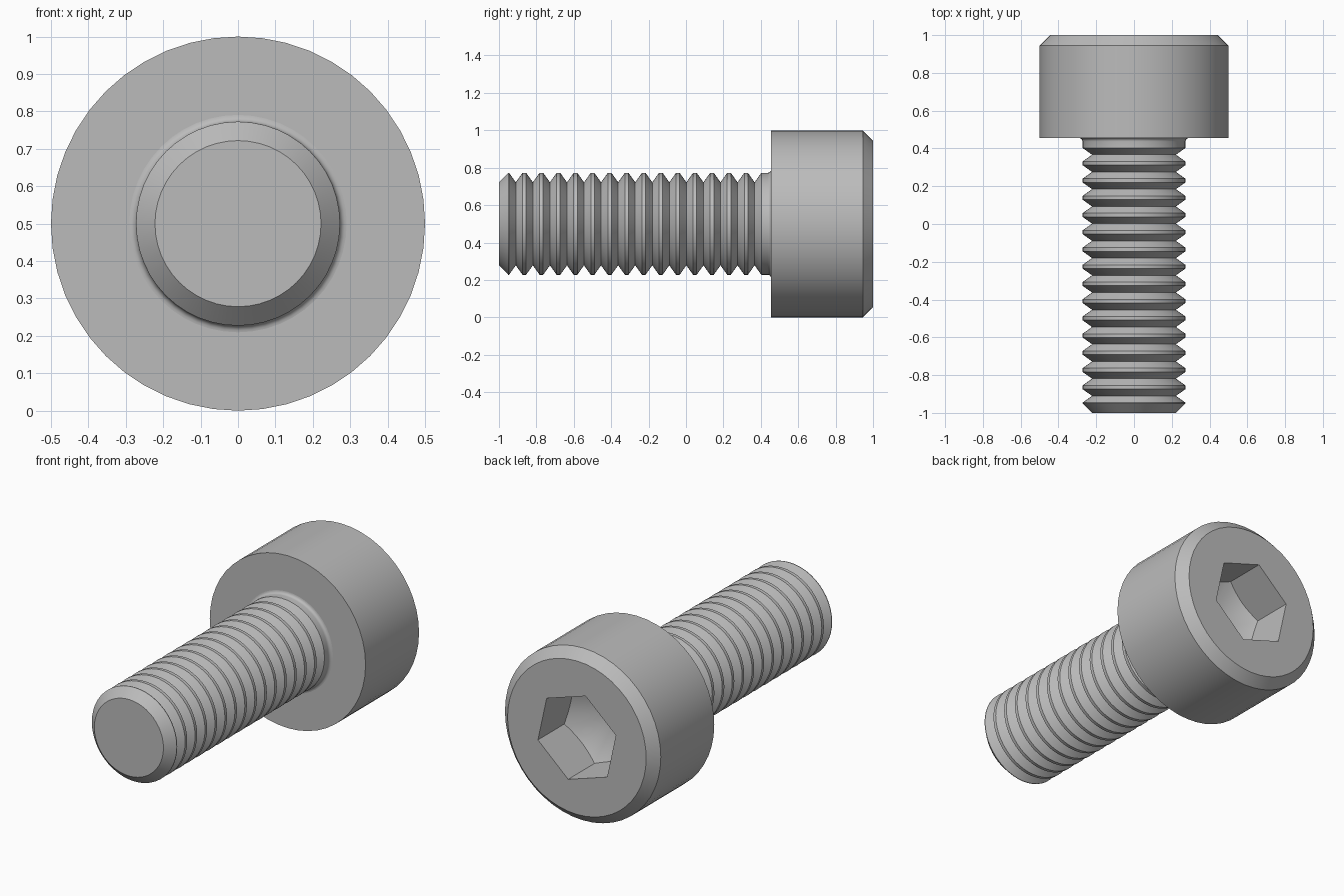
import bpy
import bmesh
from math import sin, cos, pi, radians
from mathutils import Matrix, Vector

SEGMENTS = 48
AXIS_HEIGHT = 0.5
HEAD_RADIUS, HEAD_BASE, HEAD_CHAMFER = 0.5, 0.455, 0.055
CREST, ROOT, PITCH, FLANK = 0.2727, 0.222, 0.0912, 0.036
HEX_RADIUS, HEX_TURN, SOCKET_DEPTH = 0.2624, radians(42.3), 0.236

old = bpy.data.objects.get("Cube")
if old:
    bpy.data.objects.remove(old, do_unlink=True)

steel = bpy.data.materials.new("grey steel")
steel.use_nodes = True
steel.diffuse_color = (0.5, 0.5, 0.5, 1)
steel.node_tree.nodes["Principled BSDF"].inputs["Base Color"].default_value = (0.5, 0.5, 0.5, 1)


def lathe(name, profile, sides=SEGMENTS, turn=0.0):
    """Revolve (radius, y) points around the lengthwise axis; close both ends."""
    bm = bmesh.new()
    rings = []
    for r, y in profile:
        if r == 0:
            rings.append([bm.verts.new((0, y, AXIS_HEIGHT))] * sides)
        else:
            angles = [turn + 2 * pi * i / sides for i in range(sides)]
            rings.append([bm.verts.new((r * cos(a), y, AXIS_HEIGHT + r * sin(a))) for a in angles])
    for a, b in zip(rings, rings[1:]):
        for i in range(sides):
            j = (i + 1) % sides
            bm.faces.new(dict.fromkeys((a[i], a[j], b[j], b[i])))
    for ring in (rings[0], rings[-1]):
        if ring[0] != ring[1]:
            bm.faces.new(ring)
    bmesh.ops.recalc_face_normals(bm, faces=bm.faces)
    mesh = bpy.data.meshes.new(name)
    bm.to_mesh(mesh)
    bm.free()
    mesh.materials.append(steel)
    obj = bpy.data.objects.new(name, mesh)
    bpy.context.collection.objects.link(obj)
    return obj


def combine(target, tool, operation):
    """Apply a boolean and discard the tool."""
    mod = target.modifiers.new("cut", "BOOLEAN")
    mod.operation, mod.object, mod.solver = operation, tool, "EXACT"
    bpy.context.view_layer.objects.active = target
    bpy.ops.object.modifier_apply(modifier=mod.name)
    bpy.data.objects.remove(tool, do_unlink=True)


# Cylindrical head with a chamfered outer rim
head = lathe("head", [(HEAD_RADIUS, HEAD_BASE), (HEAD_RADIUS, 1 - HEAD_CHAMFER),
                      (HEAD_RADIUS - HEAD_CHAMFER, 1)])

# Hexagonal socket with a drilled, conical floor
floor_y = 1 - SOCKET_DEPTH
socket = lathe("socket_cutter", [(HEX_RADIUS, 0.5), (HEX_RADIUS, 1.1)], 6, HEX_TURN)
drill = lathe("drill_cutter", [(0, floor_y - HEX_RADIUS * 0.577), (HEX_RADIUS + 0.01, floor_y),
                               (HEX_RADIUS + 0.01, 1.2)])
combine(socket, drill, "INTERSECT")
combine(head, socket, "DIFFERENCE")

# Threaded shank: chamfered tip, ring grooves, plain neck and a fillet under the head
profile = [(ROOT, -1), (CREST, -0.95)]
for i in range(15):
    y = -0.91 + i * PITCH
    profile += [(CREST, y - FLANK), (ROOT, y), (CREST, y + FLANK)]
fillet = 0.018
for i in range(6):
    a = i * pi / 10
    profile.append((CREST + fillet * (1 - cos(a)), HEAD_BASE - fillet * (1 - sin(a))))
shank = lathe("threaded_shank", profile)

# Smooth the round surfaces, keeping machined edges crisp
bpy.ops.object.select_all(action="DESELECT")
for obj in (head, shank):
    obj.select_set(True)
bpy.context.view_layer.objects.active = head
bpy.ops.object.shade_smooth_by_angle(angle=radians(30))
